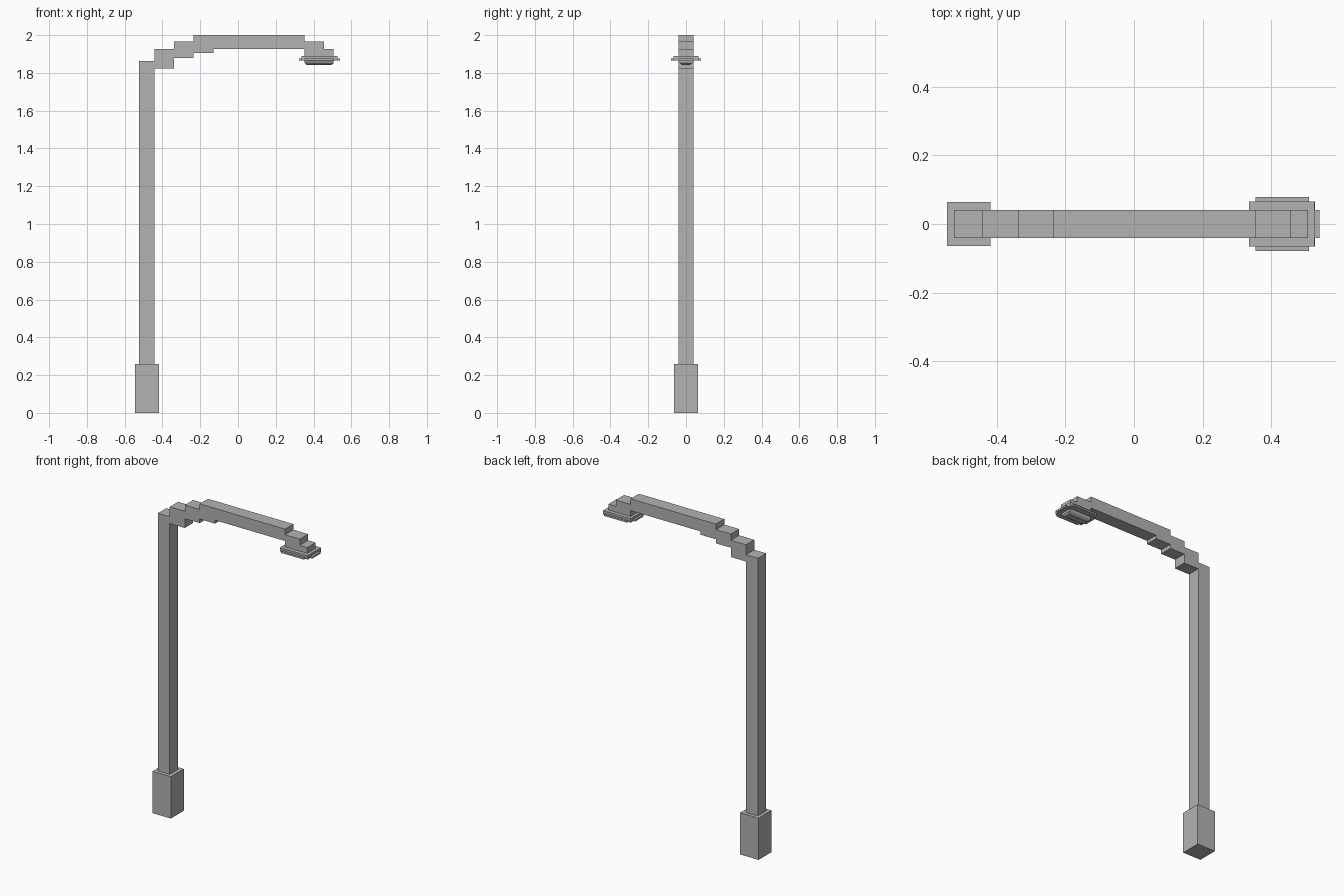
import bpy
import bmesh

cube = bpy.data.objects.get("Cube")
if cube:
    bpy.data.objects.remove(cube, do_unlink=True)

grey = bpy.data.materials.new("lamp_grey")
grey.use_nodes = True
colour = (0.45, 0.45, 0.45, 1)
grey.diffuse_color = colour
grey.node_tree.nodes["Principled BSDF"].inputs["Base Color"].default_value = colour


def loft(name, rings):
    """Closed solid through rings of matching points."""
    bm = bmesh.new()
    loops = [[bm.verts.new(p) for p in ring] for ring in rings]
    n = len(loops[0])
    bm.faces.new(loops[0])
    bm.faces.new(loops[-1])
    for a, b in zip(loops, loops[1:]):
        for i in range(n):
            j = (i + 1) % n
            bm.faces.new((a[i], a[j], b[j], b[i]))
    bmesh.ops.recalc_face_normals(bm, faces=bm.faces)
    mesh = bpy.data.meshes.new(name)
    bm.to_mesh(mesh)
    bm.free()
    mesh.materials.append(grey)
    obj = bpy.data.objects.new(name, mesh)
    bpy.context.collection.objects.link(obj)


def rect(x0, x1, half, z):
    return [(x0, -half, z), (x1, -half, z), (x1, half, z), (x0, half, z)]


# Footing block
loft("base", [rect(-0.545, -0.418, 0.064, z) for z in (0, 0.26)])

# Post and stepped arm in one side profile
POST_L, POST_R = -0.524, -0.442
STEP_A, STEP_B, STEP_C = -0.338, -0.235, -0.13
HEAD_L, HEAD_M, HEAD_R = 0.353, 0.455, 0.506
profile = [
    (POST_L, 0.26), (POST_R, 0.26), (POST_R, 1.822),
    (STEP_A, 1.822), (STEP_A, 1.88), (STEP_B, 1.88), (STEP_B, 1.905),
    (STEP_C, 1.905), (STEP_C, 1.926), (HEAD_L, 1.926), (HEAD_L, 1.888),
    (HEAD_R, 1.888), (HEAD_R, 1.926), (HEAD_M, 1.926), (HEAD_M, 1.965),
    (HEAD_L, 1.965), (HEAD_L, 2), (STEP_B, 2), (STEP_B, 1.965),
    (STEP_A, 1.965), (STEP_A, 1.926), (POST_R, 1.926), (POST_R, 1.864),
    (POST_L, 1.864),
]
loft("post_and_arm", [[(x, y, z) for x, z in profile] for y in (-0.041, 0.041)])

# Lamp head: top plate and a rim with notched corners
X0, X1, X2 = 0.322, 0.335, HEAD_L
Y0, Y1, Y2 = 0.041, 0.066, 0.079
MID = 0.431
loft("head_plate", [rect(X1, 0.526, Y1, z) for z in (1.877, 1.89)])
corner = [(X0, Y0), (X1, Y0), (X1, Y1), (X2, Y1), (X2, Y2)]
left_half = [(x, -y) for x, y in reversed(corner)] + corner
rim = left_half + [(2 * MID - x, y) for x, y in reversed(left_half)]
loft("head_rim", [[(x, y, z) for x, y in rim] for z in (1.866, 1.877)])

# Rounded lens underneath
loft("lens", [rect(HEAD_L + d, HEAD_R - d, half, z) for d, half, z in (
    (0, 0.041, 1.866), (0, 0.034, 1.852), (0.011, 0.02, 1.842))])
